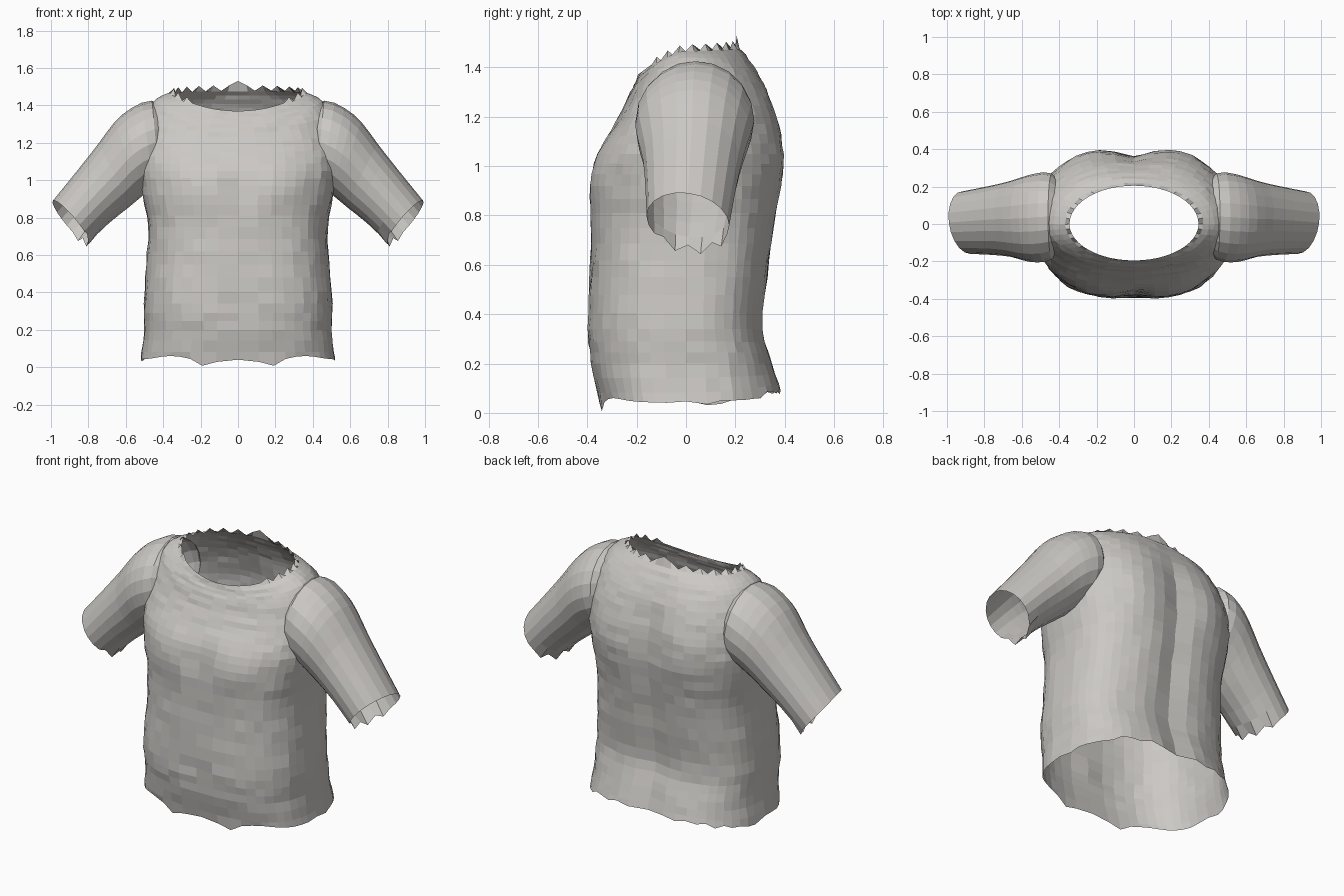
import bpy, bmesh, math, random
from mathutils import Vector

random.seed(4)
if "Cube" in bpy.data.objects:
    bpy.data.objects.remove(bpy.data.objects["Cube"])


def flat_material(name, colour):
    mat = bpy.data.materials.new(name)
    mat.use_nodes = True
    mat.diffuse_color = colour
    mat.node_tree.nodes["Principled BSDF"].inputs["Base Color"].default_value = colour
    return mat


fabric = flat_material("pale grey fabric", (0.60, 0.58, 0.555, 1))
opening = bpy.data.materials.new("opening cap")  # temporary, removed at the end


def smooth_rows(rows, steps):
    """Catmull-Rom interpolation between the key sections."""
    result = []
    last = len(rows) - 1
    for i in range(last):
        before, start, end, after = (rows[max(i - 1, 0)], rows[i],
                                     rows[i + 1], rows[min(i + 2, last)])
        for k in range(steps):
            t = k / steps
            result.append([b + t * ((c - a) / 2 + t * ((a - 2.5 * b + 2 * c - d / 2)
                           + t * ((d - a) / 2 + 1.5 * (b - c))))
                           for a, b, c, d in zip(before, start, end, after)])
    result.append(list(rows[-1]))
    return result


def loft(name, rings, cap_marks):
    """Closed tube; the caps flagged in cap_marks are openings."""
    bm = bmesh.new()
    loops = [[bm.verts.new(p) for p in ring] for ring in rings]
    count = len(loops[0])
    for low, high in zip(loops, loops[1:]):
        for i in range(count):
            j = (i + 1) % count
            bm.faces.new((low[i], low[j], high[j], high[i]))
    for loop, mark in zip((loops[0], loops[-1]), cap_marks):
        middle = sum((v.co for v in loop), Vector()) / count
        hub = bm.verts.new(middle)
        for i in range(count):
            face = bm.faces.new((loop[i], loop[(i + 1) % count], hub))
            face.material_index = mark
    bmesh.ops.recalc_face_normals(bm, faces=bm.faces)
    mesh = bpy.data.meshes.new(name)
    bm.to_mesh(mesh)
    bm.free()
    mesh.materials.append(fabric)
    mesh.materials.append(opening)
    obj = bpy.data.objects.new(name, mesh)
    bpy.context.collection.objects.link(obj)
    return obj


def bump(value, centre, width):
    return math.exp(-((value - centre) / width) ** 2)


# Torso sections: half width, front y, back y, front z, side z, back z, squareness
TORSO = [
    (.52, -.35, .39, .04, .04, .09, 2.7),
    (.50, -.385, .355, .2, .2, .2, 2.7),
    (.505, -.40, .315, .34, .34, .34, 2.7),
    (.49, -.39, .335, .55, .55, .55, 2.7),
    (.48, -.385, .36, .75, .75, .75, 2.7),
    (.51, -.385, .385, .92, .92, .92, 2.6),
    (.53, -.355, .39, 1.05, 1.05, 1.05, 2.6),
    (.53, -.30, .375, 1.15, 1.17, 1.17, 2.5),
    (.51, -.255, .345, 1.23, 1.28, 1.28, 2.4),
    (.48, -.225, .305, 1.30, 1.38, 1.36, 2.3),
    (.43, -.205, .26, 1.34, 1.44, 1.43, 2.2),
    (.345, -.195, .205, 1.37, 1.475, 1.49, 2),
]
SEGMENTS = 48


def torso_ring(row):
    half, front, back, z_front, z_side, z_back, power = row
    ring = []
    for i in range(SEGMENTS):
        angle = math.tau * i / SEGMENTS
        c, s = math.cos(angle), math.sin(angle)
        x = math.copysign(abs(c) ** (2 / power), c) * half
        depth = abs(s) ** (2 / power)
        y = depth * (front if s < 0 else back)
        z = z_side + ((z_front if s < 0 else z_back) - z_side) * abs(s) ** 1.5
        # cleft and chest in front, spine groove behind
        if s < 0:
            y += .02 * bump(x, 0, .05) * (bump(z, .93, .1) + bump(z, .33, .06))
            y -= .015 * bump(abs(x), .22, .12) * bump(z, .97, .12)
        else:
            y -= .03 * bump(x, 0, .08) * min(1, max(0, 1.45 - z) * 4)
            y += .02 * bump(abs(x), .26, .12) * bump(z, 1.05, .2)
        ring.append(Vector((x, y, z)))
    return ring


torso_rings = [torso_ring(row) for row in smooth_rows(TORSO, 3)]
for ring in torso_rings[1:-1]:
    for point in ring:
        point += Vector((random.uniform(-1, 1), random.uniform(-1, 1), 0)) * .0035

# Wavy hem with two low points in front, ragged neckline behind
for point in torso_rings[0]:
    if point.y < -.1:
        point.z -= .04 * bump(abs(point.x), .17, .05) - .02 * bump(abs(point.x), .36, .1)
    else:
        point.z += random.uniform(-.012, .012)
for i, point in enumerate(torso_rings[-1]):
    if point.y > -.12:
        point.z += .018 if i % 2 else -.012
    if abs(point.x) < .03 and point.y > 0:
        point.z = 1.53
torso = loft("shirt", torso_rings, (1, 1))

# Sleeve sections: top x, top z, bottom x, bottom z, front y, back y
SLEEVE = [
    (.36, 1.36, .36, 1.08, -.1, .18),
    (.46, 1.425, .42, .98, -.19, .27),
    (.57, 1.385, .48, .94, -.205, .27),
    (.66, 1.31, .53, .90, -.195, .25),
    (.75, 1.19, .59, .85, -.175, .225),
    (.86, 1.05, .69, .77, -.165, .20),
    (.99, .89, .80, .665, -.16, .175),
]
SIDES = 20


def sleeve_ring(row, side, slant):
    top_x, top_z, low_x, low_z, front, back = row
    ring = []
    for i in range(SIDES):
        angle = math.tau * i / SIDES
        c, s = math.cos(angle), math.sin(angle)
        x = (top_x + low_x) / 2 + c * (top_x - low_x) / 2 + slant * s
        z = (top_z + low_z) / 2 + c * (top_z - low_z) / 2 - slant * s
        y = (front + back) / 2 + s * (back - front) / 2
        ring.append(Vector((side * x, y, z)))
    return ring


for side, label in ((1, "left"), (-1, "right")):
    rows = smooth_rows(SLEEVE, 2)
    rings = [sleeve_ring(row, side, .02 * (i / (len(rows) - 1)) ** 2)
             for i, row in enumerate(rows)]
    # uneven cuff edge under the arm
    for i, point in enumerate(rings[-1]):
        if point.z < .72:
            point.z += -.02 if i % 2 else .015
    sleeve = loft(label + "_sleeve", rings, (0, 1))
    # Join the sleeve to the torso
    joint = torso.modifiers.new(label + "_joint", "BOOLEAN")
    joint.operation = "UNION"
    joint.solver = "EXACT"
    joint.object = sleeve
    bpy.context.view_layer.objects.active = torso
    bpy.ops.object.modifier_apply(modifier=joint.name)
    bpy.data.objects.remove(sleeve)

# Open the neck, hem and cuffs
bm = bmesh.new()
bm.from_mesh(torso.data)
capped = [f for f in bm.faces if torso.data.materials[f.material_index] == opening]
bmesh.ops.delete(bm, geom=capped, context="FACES")
for face in bm.faces:
    face.material_index = 0
    face.smooth = False
bm.to_mesh(torso.data)
bm.free()
torso.data.materials.clear()
torso.data.materials.append(fabric)
bpy.data.materials.remove(opening)
